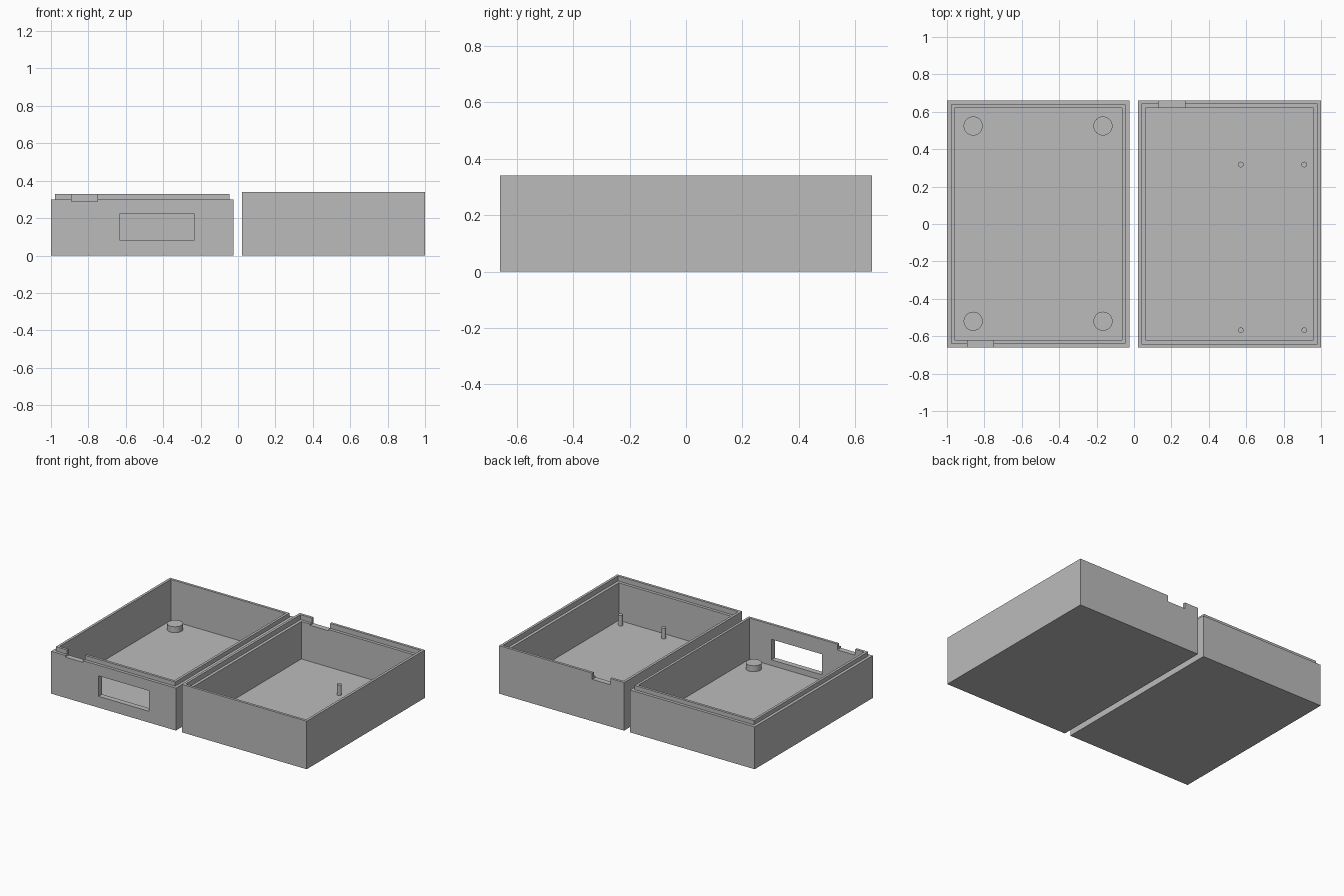
import bpy, bmesh
from mathutils import Vector

if "Cube" in bpy.data.objects:
    bpy.data.objects.remove(bpy.data.objects["Cube"])

grey = bpy.data.materials.new("plain grey")
grey.diffuse_color = (0.5, 0.5, 0.5, 1)
grey.use_nodes = True
grey.node_tree.nodes["Principled BSDF"].inputs["Base Color"].default_value = grey.diffuse_color

Y = 0.66        # half depth of both trays
FLOOR = 0.04    # floor thickness


def make_object(name, bm):
    bmesh.ops.recalc_face_normals(bm, faces=bm.faces)
    mesh = bpy.data.meshes.new(name)
    bm.to_mesh(mesh)
    bm.free()
    mesh.materials.append(grey)
    ob = bpy.data.objects.new(name, mesh)
    bpy.context.collection.objects.link(ob)
    return ob


def tray(name, x0, x1, profile):
    """Open tray: rectangular rings given as (inset, height), bridged and capped."""
    bm = bmesh.new()
    rings = []
    for d, z in profile:
        rings.append([bm.verts.new(p) for p in (
            (x0 + d, -Y + d, z), (x1 - d, -Y + d, z),
            (x1 - d, Y - d, z), (x0 + d, Y - d, z))])
    for a, b in zip(rings, rings[1:]):
        for i in range(4):
            j = (i + 1) % 4
            bm.faces.new((a[i], a[j], b[j], b[i]))
    bm.faces.new(rings[0][::-1])
    bm.faces.new(rings[-1])
    return make_object(name, bm)


def cut(ob, lo, hi):
    """Remove an axis-aligned block from a tray."""
    lo, hi = Vector(lo), Vector(hi)
    bm = bmesh.new()
    bmesh.ops.create_cube(bm, size=1)
    for v in bm.verts:
        v.co = Vector((v.co[i] * (hi[i] - lo[i]) + (lo[i] + hi[i]) / 2 for i in range(3)))
    cutter = make_object("cutter", bm)
    cutter.hide_render = True
    mod = ob.modifiers.new("cut", 'BOOLEAN')
    mod.operation, mod.solver, mod.object = 'DIFFERENCE', 'EXACT', cutter
    bpy.context.view_layer.objects.active = ob
    bpy.ops.object.modifier_apply(modifier=mod.name)
    bpy.data.objects.remove(cutter)


def post(name, x, y, radius, top):
    bpy.ops.mesh.primitive_cylinder_add(
        vertices=32, radius=radius, depth=top - FLOOR + 0.01,
        location=(x, y, (top + FLOOR - 0.01) / 2))
    ob = bpy.context.object
    ob.name = name
    ob.data.materials.append(grey)
    bpy.ops.object.shade_smooth_by_angle()


# Left tray with raised inner lip
left = tray("left_tray", -1.0, -0.024, [
    (0, 0), (0, 0.30), (0.021, 0.30), (0.021, 0.33), (0.039, 0.33), (0.039, FLOOR)])
cut(left, (-0.63, -Y - 0.1, 0.08), (-0.235, -Y + 0.1, 0.225))   # window
cut(left, (-0.89, -Y - 0.1, 0.288), (-0.75, -Y + 0.1, 0.45))    # cable notch

# Right tray with recessed inner ledge
right = tray("right_tray", 0.022, 1.0, [
    (0, 0), (0, 0.34), (0.018, 0.34), (0.018, 0.305), (0.039, 0.305), (0.039, FLOOR)])
cut(right, (0.13, Y - 0.1, 0.296), (0.272, Y + 0.1, 0.45))      # cable notch

# Wide round pads in the left tray
for x in (-0.86, -0.166):
    for y in (-0.52, 0.524):
        post("round_pad", x, y, 0.051, 0.082)

# Thin pins in the right tray
for x in (0.571, 0.91):
    for y in (-0.568, 0.318):
        post("mounting_pin", x, y, 0.015, 0.115)
